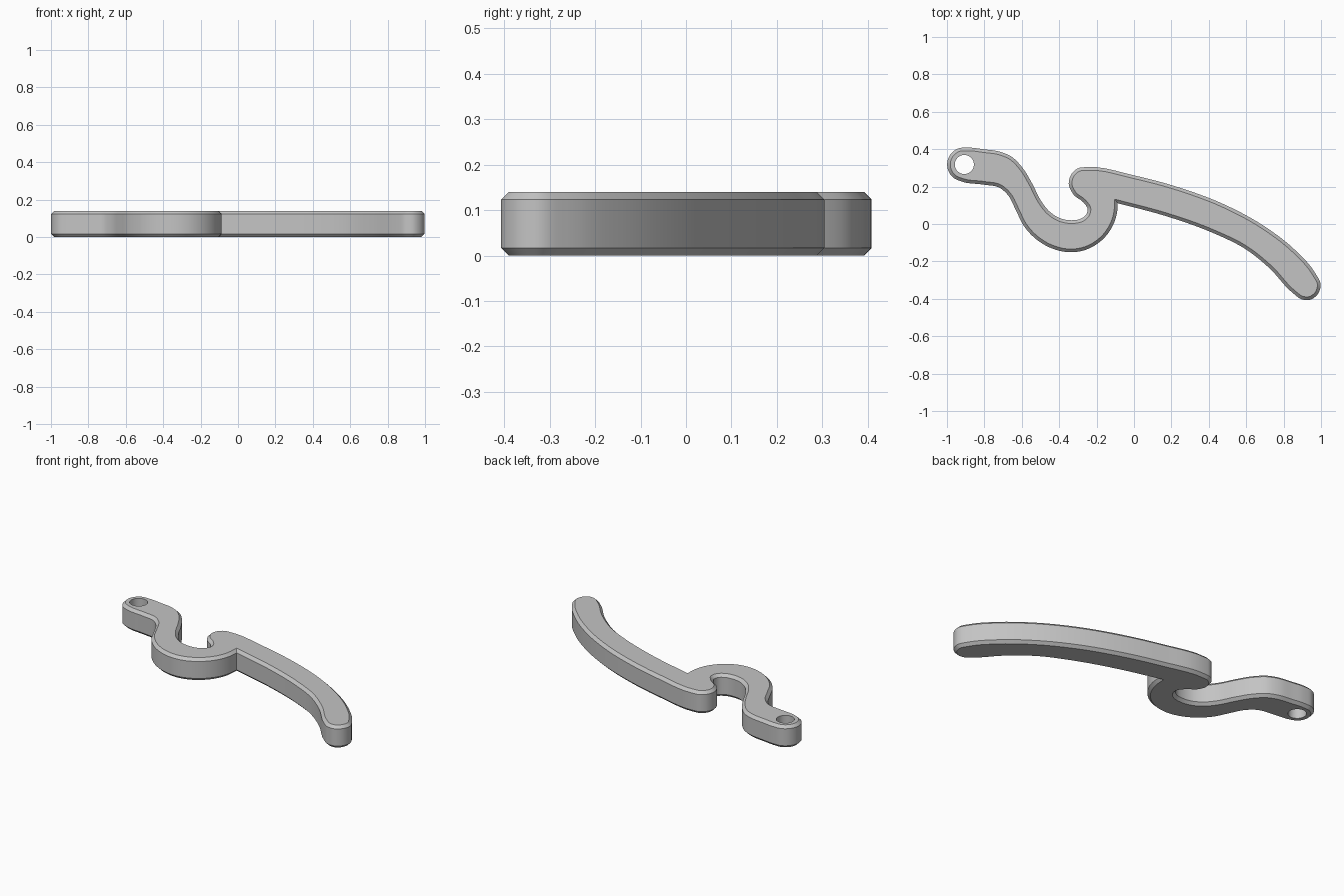
import bpy, bmesh, math
from mathutils import Vector
from mathutils.geometry import interpolate_bezier

if "Cube" in bpy.data.objects:
    bpy.data.objects.remove(bpy.data.objects["Cube"])

HEIGHT, CHAMFER = 0.14, 0.017
HOLE, HOLE_R, CAP_R = Vector((-0.907, 0.318)), 0.051, 0.092

# Outline traced clockwise, starting and ending at the sharp inner corner
bowl_under = [(-.087, .111), (-.090, .066), (-.119, -.02), (-.178, -.092), (-.258, -.138),
              (-.344, -.151), (-.435, -.132), (-.52, -.084), (-.59, -.009), (-.633, .077),
              (-.676, .157), (-.719, .194), (-.80, .21)]
eye_end = [(HOLE.x + CAP_R * math.cos(math.radians(a)), HOLE.y + CAP_R * math.sin(math.radians(a)))
           for a in range(260, 79, -30)]
bowl_top = [(-.80, .399), (-.719, .387), (-.655, .36), (-.601, .307), (-.547, .221), (-.494, .119),
            (-.451, .066), (-.387, .028), (-.333, .02), (-.285, .028), (-.256, .05),
            (-.248, .079), (-.269, .114), (-.323, .157), (-.349, .216), (-.333, .269), (-.296, .299)]
arm = [(-.258, .304), (.004, .259), (.245, .194), (.486, .103), (.70, -.014), (.86, -.138),
       (.968, -.261), (.998, -.325), (.984, -.373), (.941, -.405), (.898, -.403), (.85, -.37),
       (.727, -.239), (.593, -.132), (.432, -.052), (.165, .044), (-.087, .111)]


def smooth_path(points, steps=5):
    """Smooth curve through the points, with free ends."""
    p = [Vector(q) for q in points]
    seg = [b - a for a, b in zip(p, p[1:])]
    tan = [seg[0].normalized()]
    for a, b in zip(seg, seg[1:]):
        la, lb = a.length, b.length
        tan.append((a / la * lb + b / lb * la) / (la + lb))
    tan.append(seg[-1].normalized())
    out = []
    for i, s in enumerate(seg):
        h = s.length / 3
        out += interpolate_bezier(p[i], p[i] + tan[i] * h, p[i + 1] - tan[i + 1] * h,
                                  p[i + 1], steps + 1)[:-1]
    return [Vector((v[0], v[1])) for v in out]


def inset(path, d):
    """Mitred inward offset of a clockwise closed path."""
    out = []
    for i, p in enumerate(path):
        a = (p - path[i - 1]).normalized()
        b = (path[(i + 1) % len(path)] - p).normalized()
        na, nb = Vector((a.y, -a.x)), Vector((b.y, -b.x))
        n = (na + nb).normalized()
        out.append(p + n * (d / max(n.dot(na), 0.4)))
    return out


outline = smooth_path(bowl_under + eye_end + bowl_top + arm)
inner = inset(outline, CHAMFER)
hole = [HOLE + Vector((math.cos(t), math.sin(t))) * HOLE_R
        for t in (2 * math.pi * i / 40 for i in range(40))]

bm = bmesh.new()


def ring(path, z):
    return [bm.verts.new((p.x, p.y, z)) for p in path]


def bridge(a, b):
    n = len(a)
    for i in range(n):
        j = (i + 1) % n
        bm.faces.new((a[i], a[j], b[j], b[i]))


# Chamfered side walls and the pivot hole wall
rings = [ring(inner, 0), ring(outline, CHAMFER), ring(outline, HEIGHT - CHAMFER), ring(inner, HEIGHT)]
for a, b in zip(rings, rings[1:]):
    bridge(a, b)
hole_low, hole_high = ring(hole, 0), ring(hole, HEIGHT)
bridge(hole_low, hole_high)

# Flat faces with the hole left open
for loops in ((rings[0], hole_low), (rings[3], hole_high)):
    edges = [bm.edges.get((l[i - 1], l[i])) for l in loops for i in range(len(l))]
    bmesh.ops.triangle_fill(bm, use_beauty=True, use_dissolve=False, edges=edges)
bmesh.ops.recalc_face_normals(bm, faces=bm.faces)

mesh = bpy.data.meshes.new("lever")
bm.to_mesh(mesh)
bm.free()
lever = bpy.data.objects.new("lever", mesh)
bpy.context.collection.objects.link(lever)

grey = bpy.data.materials.new("plain grey")
grey.diffuse_color = (0.55, 0.55, 0.55, 1)
grey.use_nodes = True
grey.node_tree.nodes["Principled BSDF"].inputs["Base Color"].default_value = grey.diffuse_color
mesh.materials.append(grey)

bpy.context.view_layer.objects.active = lever
lever.select_set(True)
bpy.ops.object.shade_smooth_by_angle(angle=math.radians(30))
